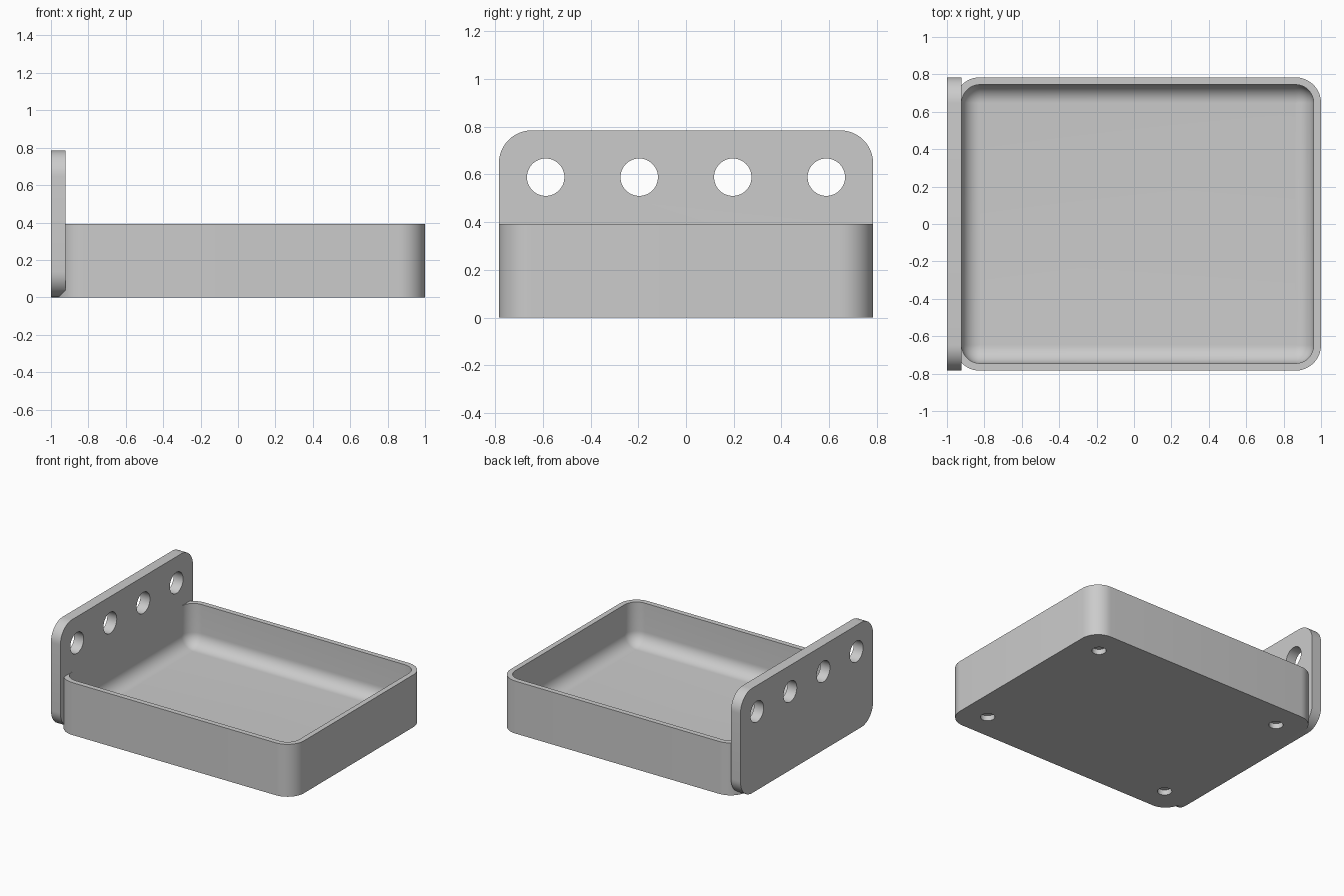
import bpy, bmesh, math
from mathutils import Matrix, Vector

if "Cube" in bpy.data.objects:
    bpy.data.objects.remove(bpy.data.objects["Cube"])

MM = 2 / 102            # all sizes below are in steps of this unit
SEG = 12

grey = bpy.data.materials.new("light_grey")
grey.use_nodes = True
COLOUR = (0.6, 0.6, 0.6, 1)
grey.diffuse_color = COLOUR
grey.node_tree.nodes["Principled BSDF"].inputs["Base Color"].default_value = COLOUR


def outline(x0, x1, y0, y1, r):
    """Counter-clockwise rounded rectangle."""
    centres = [(x1 - r, y1 - r), (x0 + r, y1 - r), (x0 + r, y0 + r), (x1 - r, y0 + r)]
    points = []
    for quarter, (cx, cy) in enumerate(centres):
        for i in range(SEG + 1):
            a = (quarter + i / SEG) * math.pi / 2
            points.append((cx + r * math.cos(a), cy + r * math.sin(a)))
    return points


def loft(name, layers, matrix=Matrix()):
    """Closed solid through a stack of (outline, height) layers."""
    bm = bmesh.new()
    rings = [[bm.verts.new(matrix @ Vector((x, y, z)) * MM) for x, y in pts] for pts, z in layers]
    for low, high in zip(rings, rings[1:]):
        for i in range(len(low)):
            j = (i + 1) % len(low)
            bm.faces.new((low[i], low[j], high[j], high[i]))
    bm.faces.new(rings[0][::-1])
    bm.faces.new(rings[-1])
    bmesh.ops.recalc_face_normals(bm, faces=bm.faces)
    mesh = bpy.data.meshes.new(name)
    bm.to_mesh(mesh)
    bm.free()
    mesh.materials.append(grey)
    obj = bpy.data.objects.new(name, mesh)
    bpy.context.collection.objects.link(obj)
    return obj


def combine(target, tool, operation):
    """Apply a boolean and discard the tool."""
    mod = target.modifiers.new(operation, "BOOLEAN")
    mod.operation, mod.solver, mod.object = operation, "EXACT", tool
    bpy.context.view_layer.objects.active = target
    bpy.ops.object.modifier_apply(modifier=mod.name)
    bpy.data.objects.remove(tool)


def cut_hole(target, centre, radius, depth, axis):
    """Round hole along an axis."""
    turn = Vector((0, 0, 1)).rotation_difference(Vector(axis)).to_matrix().to_4x4()
    bpy.ops.mesh.primitive_cylinder_add(vertices=48, radius=radius * MM, depth=depth * MM)
    tool = bpy.context.object
    tool.data.transform(Matrix.Translation(Vector(centre) * MM) @ turn)
    tool.hide_render = True
    tool.data.materials.append(grey)
    combine(target, tool, "DIFFERENCE")


# Tray: straight outer wall, rim, and a bowl with a rounded floor edge
CORNER, WALL, FLOOR, RIM = 7, 2, 4, 20
INNER = CORNER - WALL
outer = outline(-49, 51, -40, 40, CORNER)
layers = [(outer, 0), (outer, RIM), (outline(-47, 49, -38, 38, INNER), RIM)]
for step in range(SEG + 1):
    a = step / SEG * math.pi / 2
    inset = INNER * (1 - math.cos(a))
    layers.append((outline(-47 + inset, 49 - inset, -38 + inset, 38 - inset,
                           max(INNER - inset, 0.05)), FLOOR + INNER * (1 - math.sin(a))))
tray = loft("tray", layers)

# Upright mounting plate across one end
upright = Matrix(((0, 0, 1, 0), (1, 0, 0, 0), (0, 1, 0, 0), (0, 0, 0, 1)))
plate_shape = outline(-40, 40, 0, 40, CORNER)
plate = loft("mounting_plate", [(plate_shape, -51), (plate_shape, -47)], upright)
combine(tray, plate, "UNION")
tray.name = "tray_with_mounting_plate"

# Row of mounting holes through the plate
for y in (-30, -10, 10, 30):
    cut_hole(tray, (-49, y, 30), 4, 8, (1, 0, 0))

# Foot recesses under the corners
for x in (-39, 41):
    for y in (-30, 30):
        cut_hole(tray, (x, y, 0), 2.5, 4, (0, 0, 1))

bpy.ops.object.select_all(action="DESELECT")
tray.select_set(True)
bpy.context.view_layer.objects.active = tray
bpy.ops.object.shade_smooth_by_angle(angle=math.radians(30))
